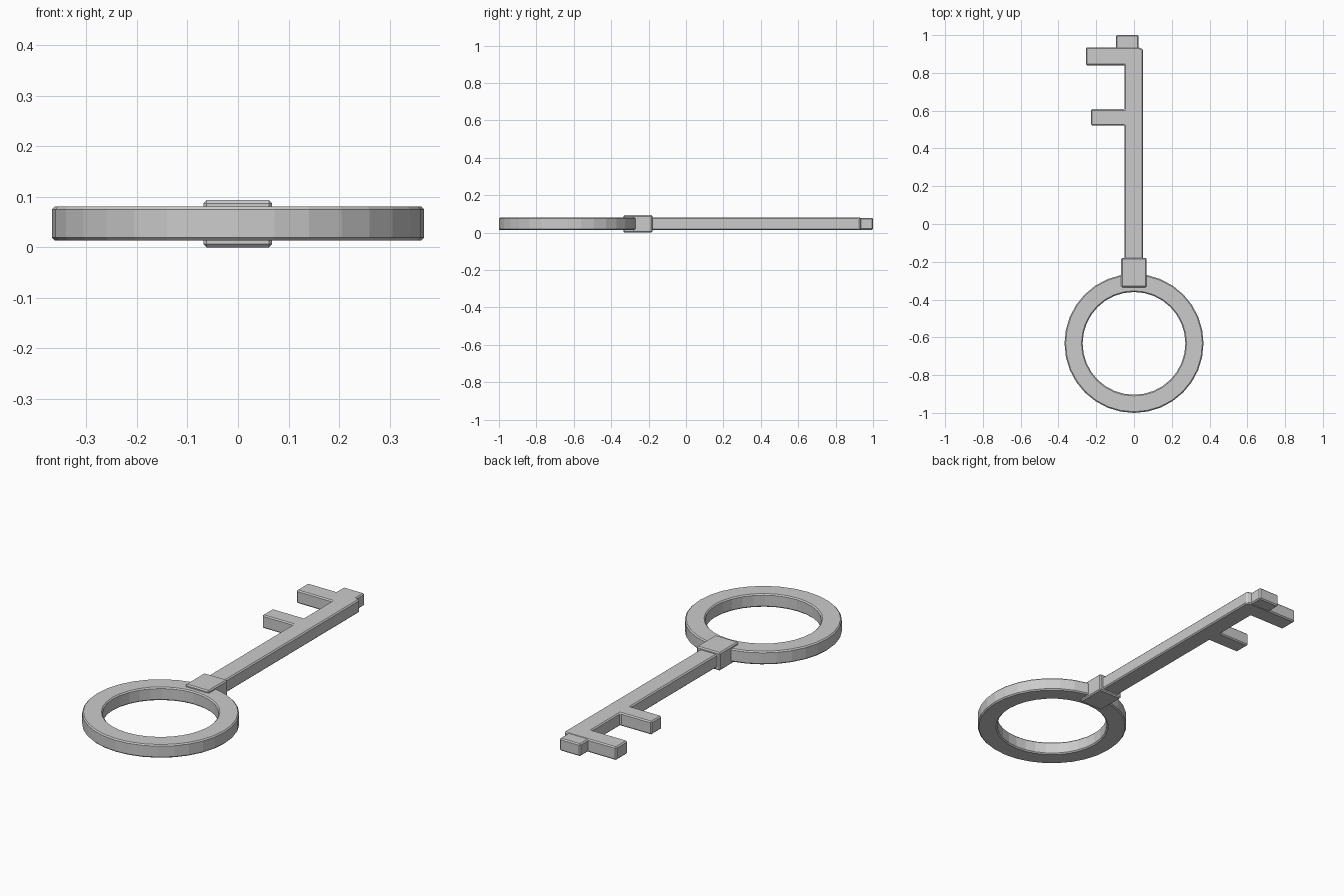
import bpy, bmesh
from math import sin, cos, pi

cube = bpy.data.objects.get("Cube")
if cube:
    bpy.data.objects.remove(cube, do_unlink=True)

# Plain grey metal
metal = bpy.data.materials.new("grey_metal")
metal.use_nodes = True
GREY = (0.6, 0.6, 0.6, 1)
metal.diffuse_color = GREY
metal.node_tree.nodes["Principled BSDF"].inputs["Base Color"].default_value = GREY

LOW, HIGH, BEVEL = 0.013, 0.081, 0.006


def finish(name, bm):
    """Turn a bmesh into a flat-shaded part with narrow chamfers."""
    bmesh.ops.recalc_face_normals(bm, faces=bm.faces)
    mesh = bpy.data.meshes.new(name)
    bm.to_mesh(mesh)
    bm.free()
    mesh.materials.append(metal)
    obj = bpy.data.objects.new(name, mesh)
    bpy.context.collection.objects.link(obj)
    bevel = obj.modifiers.new("chamfer", 'BEVEL')
    bevel.width = BEVEL
    bevel.segments = 1
    bevel.limit_method = 'ANGLE'
    bevel.angle_limit = pi / 4
    return obj


def slab(name, outline, low=LOW, high=HIGH):
    """Extrude a flat outline between two heights."""
    bm = bmesh.new()
    face = bm.faces.new([bm.verts.new((x, y, low)) for x, y in outline])
    result = bmesh.ops.extrude_face_region(bm, geom=[face])
    top = [v for v in result["geom"] if isinstance(v, bmesh.types.BMVert)]
    bmesh.ops.translate(bm, verts=top, vec=(0, 0, high - low))
    return finish(name, bm)


def rectangle(x0, x1, y0, y1):
    return [(x0, y0), (x1, y0), (x1, y1), (x0, y1)]


def ring(name, y, inner, outer, sides):
    """Sweep a rectangular section around a vertical axis."""
    bm = bmesh.new()
    section = rectangle(inner, outer, LOW, HIGH)
    loops = [[bm.verts.new((r * sin(a), y - r * cos(a), z)) for r, z in section]
             for a in (2 * pi * i / sides for i in range(sides))]
    for i in range(sides):
        a, b = loops[i], loops[(i + 1) % sides]
        for j in range(4):
            k = (j + 1) % 4
            bm.faces.new((a[j], b[j], b[k], a[k]))
    return finish(name, bm)


# Round handle
ring("handle_ring", -0.632, 0.272, 0.368, 32)

# Collar joining the handle to the shaft
slab("collar", rectangle(-0.068, 0.067, -0.335, -0.18), 0, 0.093)

# Shaft with two teeth on its right side
slab("shaft_and_teeth", [
    (-0.05, -0.29), (0.048, -0.29), (0.048, 0.925), (0.024, 0.935),
    (-0.255, 0.935), (-0.255, 0.84), (-0.05, 0.84),
    (-0.05, 0.608), (-0.228, 0.608), (-0.228, 0.522), (-0.05, 0.522)])

# Small block at the tip
slab("tip_block", rectangle(-0.095, 0.025, 0.915, 1.0), LOW + 0.002, HIGH - 0.002)
